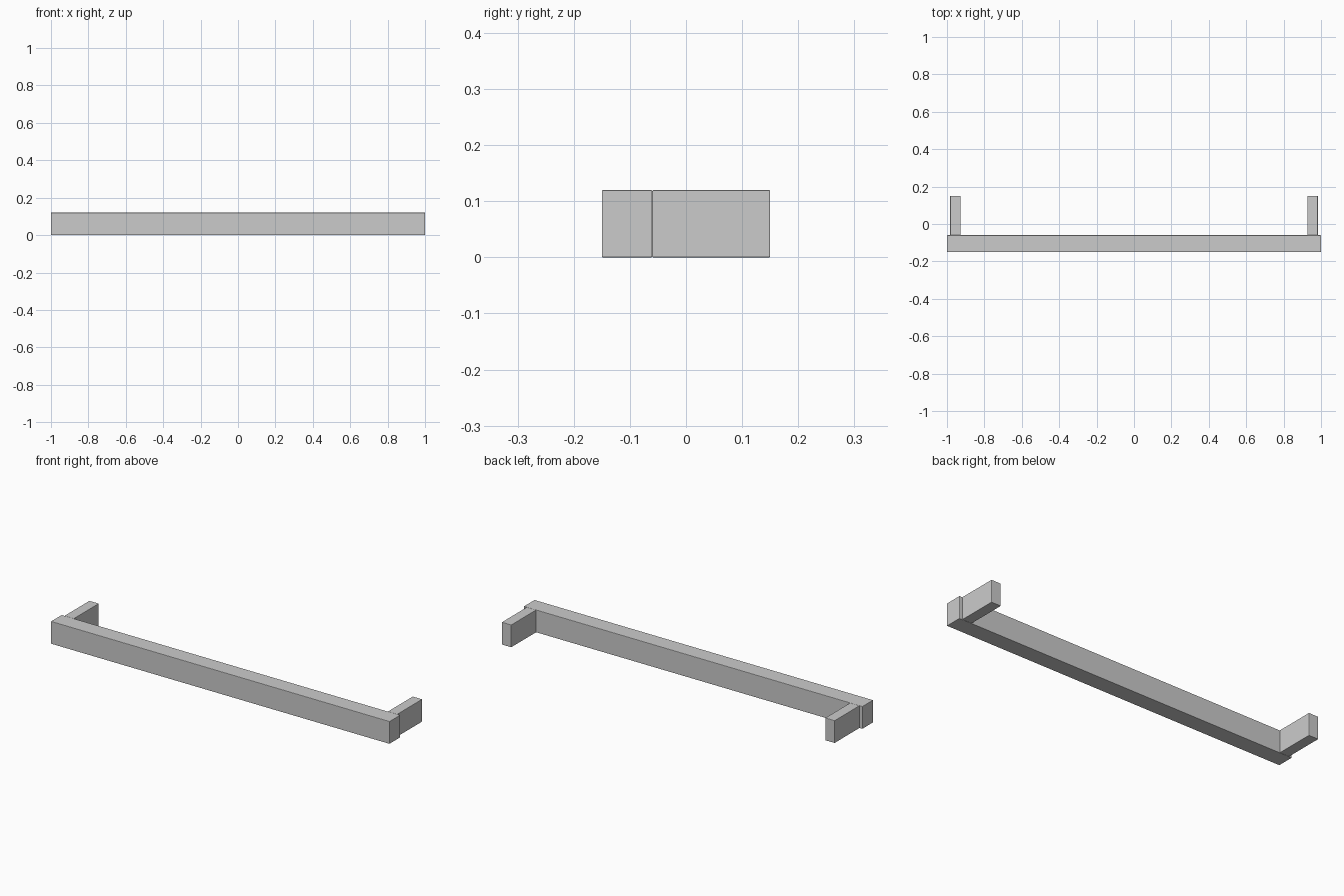
import bpy

if "Cube" in bpy.data.objects:
    bpy.data.objects.remove(bpy.data.objects["Cube"])


def box(name, lo, hi, bevel=0.002):
    bpy.ops.mesh.primitive_cube_add(size=1, location=[(a + b) / 2 for a, b in zip(lo, hi)])
    ob = bpy.context.object
    ob.name = name
    ob.scale = [b - a for a, b in zip(lo, hi)]
    bpy.ops.object.transform_apply(location=False, rotation=False, scale=True)
    # Tiny softened edges
    mod = ob.modifiers.new("edge_bevel", 'BEVEL')
    mod.width = bevel
    mod.segments = 2
    return ob


# Long front bar
box("front_bar", (-1, -0.15, 0), (1, -0.06, 0.12))

# Short arms reaching back, slightly inset from the bar ends
for side, name in ((-1, "left_arm"), (1, "right_arm")):
    x0, x1 = sorted((side * 0.927, side * 0.983))
    box(name, (x0, -0.06, 0), (x1, 0.15, 0.12))
